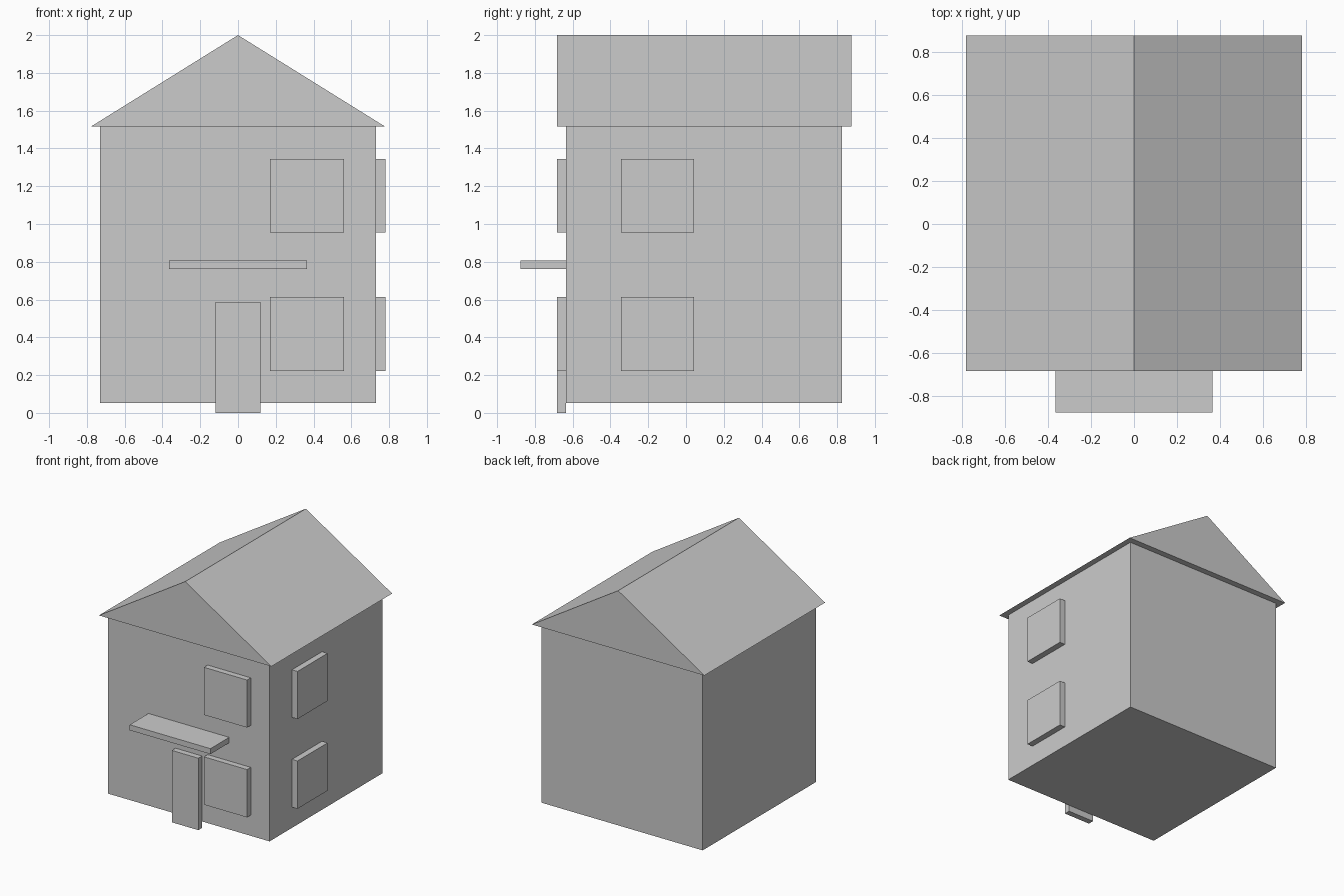
import bpy
import bmesh

if "Cube" in bpy.data.objects:
    bpy.data.objects.remove(bpy.data.objects["Cube"])


def make_object(name, bm):
    bmesh.ops.recalc_face_normals(bm, faces=bm.faces)
    mesh = bpy.data.meshes.new(name)
    bm.to_mesh(mesh)
    bm.free()
    obj = bpy.data.objects.new(name, mesh)
    bpy.context.collection.objects.link(obj)
    return obj


def box(name, x, y, z):
    """Box from (min, max) ranges on each axis."""
    bm = bmesh.new()
    bmesh.ops.create_cube(bm, size=1)
    for v in bm.verts:
        v.co = [(lo + hi) / 2 + c * (hi - lo) for c, (lo, hi) in zip(v.co, (x, y, z))]
    return make_object(name, bm)


def prism(name, profile, y0, y1):
    """Extrude an x-z profile along y."""
    bm = bmesh.new()
    face = bm.faces.new([bm.verts.new((x, y0, z)) for x, z in profile])
    ext = bmesh.ops.extrude_face_region(bm, geom=[face], use_keep_orig=True)
    verts = [g for g in ext["geom"] if isinstance(g, bmesh.types.BMVert)]
    bmesh.ops.translate(bm, verts=verts, vec=(0, y1 - y0, 0))
    return make_object(name, bm)


WALL_X, WALL_Y, EAVES = 0.73, -0.635, 1.515
FRONT = (-0.683, WALL_Y)      # depth of parts on the front wall
SIDE = (WALL_X, 0.78)         # depth of parts on the right wall

# House body
box("walls", (-WALL_X, WALL_X), (WALL_Y, 0.827), (0.053, EAVES))

# Gable roof, overhanging all round
prism("roof", [(-0.78, EAVES), (0.78, EAVES), (0, 2.0)], -0.683, 0.877)

# Door and the canopy over it
box("door", (-0.12, 0.12), FRONT, (0, 0.588))
box("door_canopy", (-0.365, 0.365), (-0.877, WALL_Y), (0.761, 0.806))

# Windows on both floors, front and right walls
for floor, z in (("lower", (0.222, 0.613)), ("upper", (0.956, 1.345))):
    box(f"front_window_{floor}", (0.17, 0.56), FRONT, z)
    box(f"side_window_{floor}", SIDE, (-0.345, 0.043), z)
